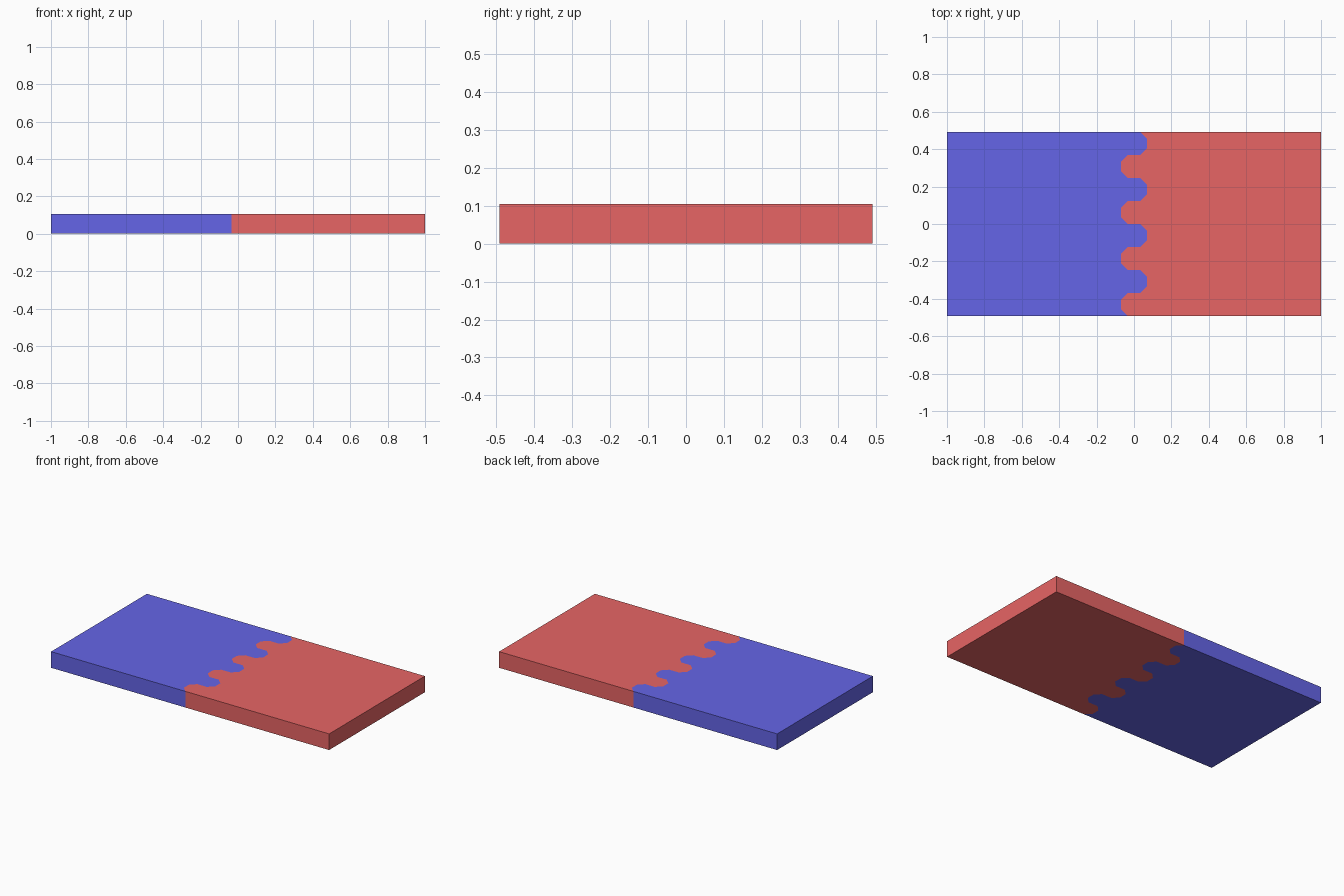
import bpy, bmesh

if "Cube" in bpy.data.objects:
    bpy.data.objects.remove(bpy.data.objects["Cube"])

HALF_X, HALF_Y, HEIGHT = 1.0, 0.492, 0.105
TEETH = 8
PITCH = 2 * HALF_Y / TEETH
CHAMFER, TIP = 0.036, 0.07


def seam():
    """Interlocking chamfered fingers, running from the front edge to the back."""
    pts = []
    for i in range(TEETH):
        side = -1 if i % 2 == 0 else 1
        y0 = -HALF_Y + i * PITCH
        y1 = y0 + PITCH
        pts += [(side * (TIP - CHAMFER), y0), (side * TIP, y0 + CHAMFER),
                (side * TIP, y1 - CHAMFER), (side * (TIP - CHAMFER), y1)]
    return pts


def slab(name, outline, color):
    bm = bmesh.new()
    face = bm.faces.new([bm.verts.new((x, y, 0)) for x, y in outline])
    ext = bmesh.ops.extrude_face_region(bm, geom=[face], use_keep_orig=True)
    verts = [v for v in ext["geom"] if isinstance(v, bmesh.types.BMVert)]
    bmesh.ops.translate(bm, verts=verts, vec=(0, 0, HEIGHT))
    bmesh.ops.recalc_face_normals(bm, faces=bm.faces)
    mesh = bpy.data.meshes.new(name)
    bm.to_mesh(mesh)
    bm.free()
    mat = bpy.data.materials.new(name + "_color")
    mat.diffuse_color = color
    mat.use_nodes = True
    mat.node_tree.nodes["Principled BSDF"].inputs["Base Color"].default_value = mat.diffuse_color
    mesh.materials.append(mat)
    bpy.context.collection.objects.link(bpy.data.objects.new(name, mesh))


# Left and right plates share the same seam
slab("left_plate", seam() + [(-HALF_X, HALF_Y), (-HALF_X, -HALF_Y)],
     (0.13, 0.13, 0.8, 1))
slab("right_plate", seam() + [(HALF_X, HALF_Y), (HALF_X, -HALF_Y)],
     (0.8, 0.13, 0.13, 1))
